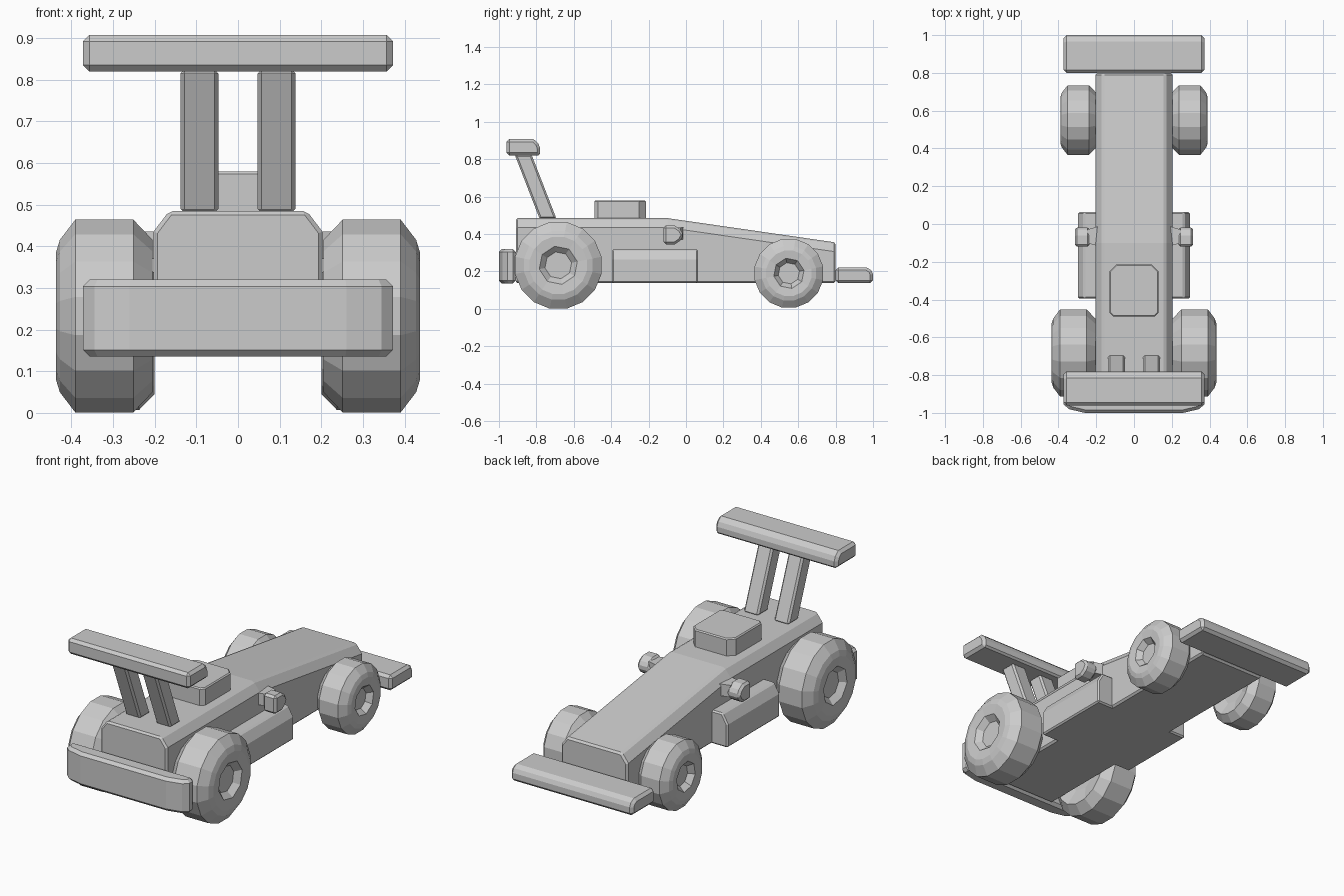
import bpy, bmesh, math
from mathutils import Vector

cube = bpy.data.objects.get("Cube")
if cube:
    bpy.data.objects.remove(cube, do_unlink=True)

grey = bpy.data.materials.new("plain grey")
grey.use_nodes = True
colour = (0.6, 0.6, 0.6, 1)
grey.diffuse_color = colour
grey.node_tree.nodes["Principled BSDF"].inputs["Base Color"].default_value = colour


def finish(name, bm, bevel=0):
    bmesh.ops.recalc_face_normals(bm, faces=bm.faces[:])
    mesh = bpy.data.meshes.new(name)
    bm.to_mesh(mesh)
    bm.free()
    mesh.materials.append(grey)
    obj = bpy.data.objects.new(name, mesh)
    bpy.context.collection.objects.link(obj)
    if bevel:
        mod = obj.modifiers.new("Bevel", "BEVEL")
        mod.width = bevel
        mod.segments = 1
        mod.limit_method = "ANGLE"
        mod.angle_limit = math.radians(50)
    return obj


def prism(name, profile, axis, low, high, bevel=0):
    """Extrude a closed 2D profile along one axis (0 = x, 1 = y, 2 = z)."""
    bm = bmesh.new()
    verts = []
    for p in profile:
        co = list(p)
        co.insert(axis, low)
        verts.append(bm.verts.new(co))
    face = bm.faces.new(verts)
    new = bmesh.ops.extrude_face_region(bm, geom=[face])["geom"]
    shift = Vector((0, 0, 0))
    shift[axis] = high - low
    bmesh.ops.translate(bm, vec=shift, verts=[v for v in new if isinstance(v, bmesh.types.BMVert)])
    return finish(name, bm, bevel)


def wheel(name, side, inner, outer, y, z, radius):
    """Chunky tyre with chamfered shoulders and a recessed octagonal hub."""
    bm = bmesh.new()
    width = outer - inner
    shoulder, hub = radius * 0.79, radius * 0.44
    rings = [(inner + 0.02, hub, 8), (inner, shoulder, 16),
             (inner + 0.2 * width, radius, 16), (outer - 0.2 * width, radius, 16),
             (outer - 0.04 * width, shoulder, 16), (outer, radius * 0.66, 16),
             (outer - 0.005, hub, 8), (outer - 0.035, hub * 0.7, 8)]
    loops = []
    for x, r, count in rings:
        loop = []
        for i in range(count):
            a = math.tau * (i + 0.5 * count / 16) / count
            loop.append(bm.verts.new((side * x, y + r * math.cos(a), z + r * math.sin(a))))
        loops.append(loop)
    for a, b in zip(loops, loops[1:]):
        if len(a) > len(b):
            a, b = b, a
        step = len(b) // len(a)
        for i in range(len(a)):
            j = (i + 1) % len(a)
            bm.faces.new([a[i], a[j]] + [b[(i * step + k) % len(b)] for k in range(step, -1, -1)])
    bm.faces.new(loops[0])
    bm.faces.new(loops[-1])
    return finish(name, bm)


# Body: wedge side profile with chamfered long top edges
body = bmesh.new()
stations = [(-0.91, 0.485), (-0.1, 0.485), (0.8, 0.355)]
sections = []
for y, top in stations:
    half = [(0.203, 0.137), (0.203, top - 0.05), (0.165, top)]
    outline = half + [(-x, z) for x, z in reversed(half)]
    sections.append([body.verts.new((x, y, z)) for x, z in outline])
for a, b in zip(sections, sections[1:]):
    for i in range(len(a)):
        j = (i + 1) % len(a)
        body.faces.new((a[i], a[j], b[j], b[i]))
body.faces.new(sections[0])
body.faces.new(sections[-1])
finish("body", body, 0.01)

# Engine cover block on top of the body
prism("engine_cover", [(-0.11, -0.49), (0.11, -0.49), (0.13, -0.47), (0.13, -0.25),
                       (0.095, -0.215), (-0.095, -0.215), (-0.13, -0.25), (-0.13, -0.47)],
      2, 0.47, 0.58, 0.006)

# Wings at the tail and the nose
prism("tail_wing", [(-0.96, 0.82), (-0.79, 0.82), (-0.78, 0.83), (-0.78, 0.86),
                    (-0.79, 0.885), (-0.815, 0.907), (-0.96, 0.907)], 0, -0.372, 0.372, 0.015)
prism("nose_wing", [(0.80, 0.137), (1.0, 0.137), (1.0, 0.185),
                    (0.99, 0.207), (0.965, 0.222), (0.80, 0.222)], 0, -0.372, 0.372, 0.015)

# Bumper with angled ends
ends = [(0.372, -0.91), (0.372, -0.955), (0.345, -0.98), (0.26, -1.0)]
prism("tail_bumper", ends + [(-x, y) for x, y in reversed(ends)], 2, 0.135, 0.32, 0.016)

for side, label in ((1, "left"), (-1, "right")):
    wheel(label + "_tail_wheel", side, 0.205, 0.437, -0.683, 0.2325, 0.236)
    wheel(label + "_nose_wheel", side, 0.2, 0.39, 0.55, 0.19, 0.187)

    # Slanted wing struts
    prism(label + "_wing_strut", [(-0.782, 0.48), (-0.692, 0.48), (-0.826, 0.825), (-0.916, 0.825)],
          0, side * 0.047, side * 0.138, 0.01)

    # Side pods with a chamfered outer top edge
    prism(label + "_side_pod", [(side * x, z) for x, z in
          [(0.18, 0.137), (0.297, 0.137), (0.297, 0.265), (0.265, 0.32), (0.18, 0.32)]],
          1, -0.395, 0.063, 0.008)

    # Mirrors with a blunt nose and a short stalk
    prism(label + "_mirror", [(-0.12, 0.345), (-0.12, 0.445), (-0.06, 0.445), (-0.03, 0.425),
                              (-0.013, 0.395), (-0.03, 0.365), (-0.06, 0.345)],
          0, side * 0.235, side * 0.313, 0.012)
    prism(label + "_mirror_stalk", [(side * x, y) for x, y in
          [(0.18, -0.12), (0.25, -0.1), (0.25, -0.03), (0.18, -0.01)]], 2, 0.37, 0.435)
